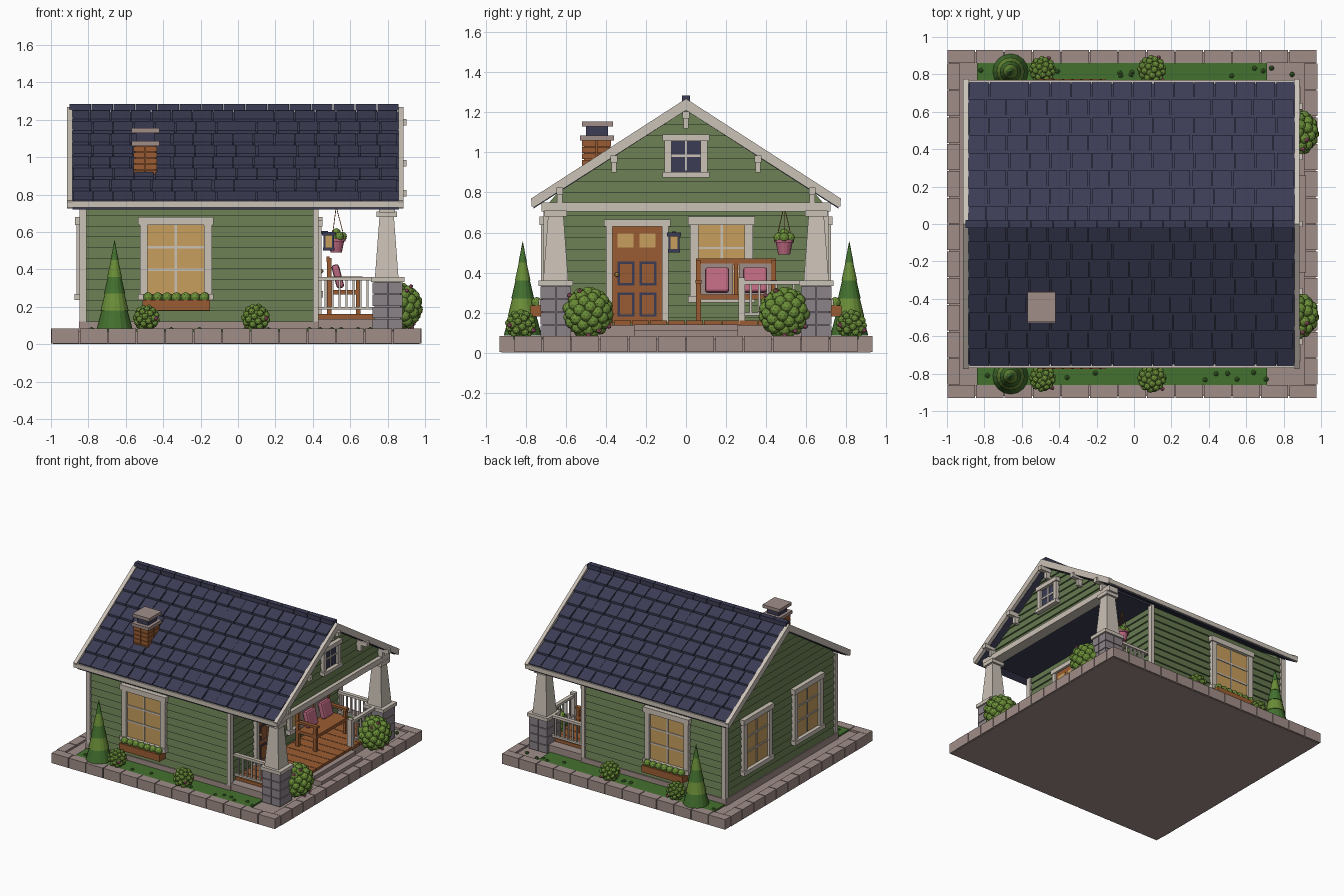
import bpy, bmesh, math, random
from mathutils import Matrix, Vector

if "Cube" in bpy.data.objects:
    bpy.data.objects.remove(bpy.data.objects["Cube"])
random.seed(4)

def lin(h):
    c = [int(h[i:i + 2], 16) / 255 for i in (0, 2, 4)]
    return [v / 12.92 if v < .04 else ((v + .055) / 1.055) ** 2.4 for v in c] + [1]

COL = dict(siding="667950", trim="CBC2B7", paving="A08D89", stone="8B8287", roof="3B3C54",
           wood="9A5C32", glow="C89F5E", pink="BC6880", leaf="6B8F38", grass="44712F")
MAT = {}
for n, h in COL.items():
    MAT[n] = bpy.data.materials.new(n)
    MAT[n].diffuse_color = lin(h)
parts = {}

def bm_of(name, mat):
    return parts.setdefault((name, mat), bmesh.new())

def hexa(name, mat, a, b):
    """solid between two matching four-point loops"""
    bm = bm_of(name, mat)
    v = [bm.verts.new(p) for p in list(a) + list(b)]
    for f in ((3, 2, 1, 0), (4, 5, 6, 7), (0, 1, 5, 4), (1, 2, 6, 5), (2, 3, 7, 6), (3, 0, 4, 7)):
        bm.faces.new([v[i] for i in f])

def box(name, mat, x0, x1, y0, y1, z0, z1, place=lambda x, y, z: (x, y, z)):
    q = [(x0, y0), (x1, y0), (x1, y1), (x0, y1)]
    hexa(name, mat, [place(x, y, z0) for x, y in q], [place(x, y, z1) for x, y in q])

def prism_x(name, mat, x0, x1, prof):
    hexa(name, mat, [(x0, y, z) for y, z in prof], [(x1, y, z) for y, z in prof])

def ball(name, mat, c, r, sub=2):
    bmesh.ops.create_icosphere(bm_of(name, mat), subdivisions=sub, radius=r, matrix=Matrix.Translation(c))

def cone(name, mat, x, y, z0, z1, r0, r1, n=16):
    bmesh.ops.create_cone(bm_of(name, mat), cap_ends=True, segments=n, radius1=r0, radius2=r1,
                          depth=z1 - z0, matrix=Matrix.Translation((x, y, (z0 + z1) / 2)))

def bush(name, c, r, n, flowers=0):
    ball(name, "leaf", c, r * .82)
    for i in range(n):
        z = 1 - 2 * (i + .5) / n
        a, q = i * 2.39996, math.sqrt(1 - z * z)
        d = Vector((q * math.cos(a), q * math.sin(a), z))
        ball(name, "leaf", Vector(c) + d * r * .8, r * .25)
        if flowers and d.x > .3 and i % flowers == 0:
            ball(name + "_flower", "pink", Vector(c) + d * r * 1.06, .013, 1)

# base slab, edging blocks, grass strips
box("base", "paving", -.99, .97, -.92, .92, 0, .068)
def edging(n, a, b, fn):
    w = (b - a) / n
    for i in range(n):
        fn(a + i * w + .003, a + (i + 1) * w - .003)
for s in (-1, 1):
    edging(13, -1, .98, lambda a, b: box("edging", "paving", a, b, s * .86, s * .93, .004, .084))
    xa, xb = (-1, -.93) if s < 0 else (.91, .98)
    edging(12, -.86, .86, lambda a, b: box("edging", "paving", xa, xb, a, b, .004, .084))
    box("grass", "grass", -.84, .71, s * .69, s * .86, .06, .08)
    for i in range(14):
        ball("tuft", "grass", (random.uniform(-.9, .85), s * random.uniform(.79, .84), .078), .015, 1)

# foundation, walls
box("foundation", "paving", -.85, .43, -.71, .71, .06, .12)
box("wall_core", "siding", -.82, .40, -.675, .675, .1, .745)
N, Z0, PITCH = 11, .12, .0565
def half(z):
    return min(.69, max(.004, (1.215 - z) / .65))
def gable_board(x, s, z0, z1):
    a, b = half(z0), half(z1)
    hexa("siding", "siding", [(x - s * .02, -a, z0), (x + s * .012, -a, z0), (x + s * .012, a, z0), (x - s * .02, a, z0)],
         [(x - s * .02, -b, z1), (x, -b, z1), (x, b, z1), (x - s * .02, b, z1)])
for i in range(20):
    z0, z1 = Z0 + i * PITCH, min(Z0 + (i + 1) * PITCH, 1.215)
    if z0 > 1.2:
        break
    gable_board(-.83, -1, z0, z1)
    if i < N:
        gable_board(.41, 1, z0, z1)
        for s in (-1, 1):
            hexa("siding", "siding", [(-.83, s * .66, z0), (.41, s * .66, z0), (.41, s * .702, z0), (-.83, s * .702, z0)],
                 [(-.83, s * .66, z1), (.41, s * .66, z1), (.41, s * .69, z1), (-.83, s * .69, z1)])
    else:
        gable_board(.80, 1, z0, z1)
for x in (-.82, .775):
    prism_x("gable_core", "siding", x, x + .02, [(-.69, .74), (.69, .74), (.005, 1.2), (-.005, 1.2)])
for s in (-1, 1):
    for x0, x1 in ((-.847, -.81), (.40, .43)):
        box("corner_board", "trim", x0, x1, s * .67, s * .71, .12, .745)

# roof decks, shingles, barge boards, fascia, ridge
box("porch_ceiling", "roof", .40, .80, -.70, .70, .735, .75)
ROWS, COLS, W = 8, 16, 1.755 / 16
for s in (-1, 1):
    prism_x("roof_deck", "roof", -.885, .86, [(0, 1.245), (s * .76, .751), (s * .76, .72), (0, 1.21)])
    for r in range(ROWS):
        for c in range(COLS):
            x0 = -.895 + c * W + (.012 if r % 2 else -.004) + random.uniform(-.003, .003)
            pr = []
            for t, lift in ((r / ROWS, .006), ((r + 1) / ROWS, .021)):
                pr.append((s * t * .76, 1.245 - .494 * t + lift, 1.245 - .494 * t - .005))
            prism_x("shingle", "roof", x0, min(x0 + W - .006, .868),
                    [(pr[0][0], pr[0][1]), (pr[1][0], pr[1][1]), (pr[1][0], pr[1][2]), (pr[0][0], pr[0][2])])
    for x0, x1 in ((-.915, -.885), (.858, .885)):
        prism_x("barge_board", "trim", x0, x1, [(0, 1.268), (s * .775, .768), (s * .76, .725), (0, 1.21)])
    box("fascia", "trim", -.915, .885, s * .752, s * .77, .73, .765)
for i in range(15):
    box("ridge_cap", "roof", -.9 + i * .1175, -.786 + i * .1175, -.021, .021, 1.25, 1.285)

# gable beam and roof brackets
box("porch_beam", "trim", .755, .84, -.72, .72, .705, .75)
for y, z in ((0, 1.12), (.36, .9), (-.36, .9), (.63, .74), (-.63, .74)):
    box("bracket", "trim", .80, .90, y - .017, y + .017, z + .05, z + .085)
    box("bracket", "trim", .80, .845, y - .013, y + .013, z, z + .055)

# windows, drawn on walls through a placing function
def side(s):
    return lambda u, d, z: (u, s * (.69 + d), z)
def end(x, s):
    return lambda u, d, z: (x + s * d, u, z)
def window(p, u0, u1, z0, z1, glass="glow", t=.042, cols=2, rows=3):
    box("window_pane", glass, u0 + .01, u1 - .01, 0, .016, z0 + .01, z1 - .01, p)
    for a in (u0, u1 - t):
        box("window_frame", "trim", a, a + t, 0, .034, z0, z1, p)
    box("window_frame", "trim", u0 - .01, u1 + .01, 0, .042, z1 - t, z1, p)
    box("window_frame", "trim", u0 - .01, u1 + .01, 0, .045, z0, z0 + t * .8, p)
    for i in range(1, cols):
        m = u0 + t + (u1 - u0 - 2 * t) * i / cols
        box("window_bar", "trim", m - .006, m + .006, 0, .022, z0 + t, z1 - t, p)
    for i in range(1, rows):
        m = z0 + t + (z1 - z0 - 2 * t) * i / rows
        box("window_bar", "trim", u0 + t, u1 - t, 0, .022, m - .006, m + .006, p)
for s in (-1, 1):
    window(side(s), -.525, -.14, .235, .68)
    window(end(-.83, -1), s * .32 - .18, s * .32 + .18, .235, .68)
    box("flower_box", "wood", -.51, -.15, .01, .085, .18, .235, side(s))
    for i in range(7):
        ball("flower_box_plant", "leaf", (-.48 + i * .05, s * .745, .25), .028)
window(end(.41, 1), .02, .335, .25, .68)
window(end(.80, 1), -.107, .107, .875, 1.09, "roof", .034, 2, 2)

# front door
P = end(.41, 1)
box("door", "wood", -.37, -.12, 0, .022, .15, .635, P)
for a in (-.40, -.12):
    box("door_frame", "trim", a, a + .032, 0, .036, .15, .66, P)
box("door_frame", "trim", -.41, -.078, 0, .042, .63, .665, P)
for y in (-.342, -.232):
    box("door_glass", "glow", y, y + .08, .02, .026, .525, .595, P)
    for z in (.18, .335):
        box("door_panel_edge", "roof", y, y + .084, .02, .026, z, z + .12, P)
        box("door_panel", "wood", y + .012, y + .072, .02, .03, z + .012, z + .108, P)
ball("door_knob", "glow", (.445, -.345, .39), .012)

# porch floor and steps
box("porch_base", "paving", .42, .80, -.70, .70, .06, .135)
for i in range(14):
    box("deck_plank", "wood", .42, .82, -.63 + i * .09, -.544 + i * .09, .135, .16)
box("step", "paving", .80, .86, -.26, .26, .06, .14)
box("step", "paving", .80, .92, -.26, .26, .06, .11)

# columns on stone piers, side railings
for s in (-1, 1):
    box("pier_core", "stone", .73, .87, s * .585, s * .715, .07, .335)
    for k in range(4):
        z = .075 + k * .065
        for x in (.72, .802):
            for y in (.575, .652):
                box("pier_stone", "stone", x, x + .078, s * y, s * (y + .073), z, z + .06)
    box("pier_cap", "trim", .71, .89, s * .565, s * .735, .333, .36)
    def ring(w, z):
        return [(.795 + a * w, s * .65 + b * w, z) for a, b in ((-1, -1), (1, -1), (1, 1), (-1, 1))]
    hexa("column", "trim", ring(.063, .355), ring(.038, .69))
    box("column_cap", "trim", .74, .85, s * .595, s * .705, .68, .71)
def railing(p, a, b):
    box("rail", "trim", a, b, -.015, .015, .34, .36, p)
    box("rail", "trim", a, b, -.01, .01, .185, .2, p)
    n = round((b - a) / .04)
    for i in range(1, n):
        m = a + (b - a) * i / n
        box("baluster", "trim", m - .006, m + .006, -.006, .006, .19, .35, p)
for s in (-1, 1):
    railing(lambda u, d, z: (u, s * .655 + d, z), .43, .73)
railing(end(.80, 1), .28, .58)
box("newel_post", "trim", .78, .82, .262, .295, .14, .375)

# bench with cushions
for y in (.05, .425):
    for x in (.475, .63):
        box("bench_leg", "wood", x, x + .025, y, y + .025, .16, .46 if x < .5 else .35)
    box("bench_arm", "wood", .475, .665, y - .003, y + .028, .345, .362)
box("bench_seat", "wood", .475, .66, .05, .45, .265, .29)
box("bench_back", "wood", .472, .49, .05, .45, .44, .47)
box("bench_back", "wood", .475, .49, .24, .26, .28, .45)
for y in (.155, .345):
    box("bench_back_pad", "paving", .476, .495, y - .08, y + .08, .29, .445)
    hexa("cushion", "pink", [(.53, y - .06, .295), (.57, y - .06, .305), (.57, y + .06, .305), (.53, y + .06, .295)],
         [(.497, y - .06, .42), (.537, y - .06, .43), (.537, y + .06, .43), (.497, y + .06, .42)])

# lantern and hanging pot
box("lantern_mount", "roof", .41, .48, -.07, -.05, .59, .605)
box("lantern_cap", "roof", .45, .52, -.095, -.025, .58, .6)
box("lantern_glass", "glow", .462, .508, -.083, -.037, .515, .585)
box("lantern_base", "roof", .455, .515, -.09, -.03, .5, .518)
for x in (.457, .503):
    for y in (-.088, -.042):
        box("lantern_bar", "roof", x, x + .01, y, y + .01, .51, .585)
cone("pot", "pink", .525, .49, .49, .555, .03, .043)
cone("pot_rim", "pink", .525, .49, .55, .565, .05, .05)
for i in range(7):
    a = i * math.tau / 6
    r = .033 if i < 6 else 0
    ball("pot_plant", "leaf", (.525 + r * math.cos(a), .49 + r * math.sin(a), .575 + (.02 if i == 6 else 0)), .025)
for i in range(3):
    a = i * math.tau / 3
    q = [(-.002, -.002), (.002, -.002), (.002, .002), (-.002, .002)]
    hexa("pot_cord", "wood", [(.525 + .046 * math.cos(a) + u, .49 + .046 * math.sin(a) + v, .56) for u, v in q],
         [(.525 + u, .49 + v, .735) for u, v in q])

# chimney
box("chimney_core", "wood", -.55, -.44, -.51, -.38, .85, 1.06)
for k in range(6):
    z = .87 + k * .032
    for i in range(2):
        x = -.56 + i * .066
        for y in (-.52, -.445):
            box("chimney_brick", "wood", x, x + .062, y, y + .071, z, z + .028)
box("chimney_slab", "paving", -.57, -.42, -.53, -.36, 1.06, 1.085)
box("chimney_flue", "roof", -.545, -.445, -.5, -.39, 1.085, 1.13)
box("chimney_cap", "paving", -.57, -.42, -.52, -.365, 1.13, 1.155)

# planting
for s in (-1, 1):
    bush("porch_bush", (.86, s * .49, .2), .125, 60, 5)
    bush("side_bush", (-.49, s * .825, .14), .07, 36, 6)
    bush("side_bush", (.095, s * .825, .14), .075, 36, 6)
    zs, rs = (.085, .18, .27, .36, .45, .555), (.095, .075, .057, .039, .021, .001)
    for i in range(5):
        cone("cone_tree", "leaf" if i % 2 else "grass", -.66, s * .815, zs[i], zs[i + 1], rs[i], rs[i + 1] * .93)

# turn every collected part into an object
for (name, mat), bm in parts.items():
    bmesh.ops.recalc_face_normals(bm, faces=bm.faces)
    me = bpy.data.meshes.new(name)
    bm.to_mesh(me)
    bm.free()
    me.materials.append(MAT[mat])
    ob = bpy.data.objects.new(name, me)
    bpy.context.collection.objects.link(ob)
    if name == "cushion":
        m = ob.modifiers.new("soft_edges", "BEVEL")
        m.width, m.segments = .014, 2

for m in bpy.data.materials:
    if m.users and not m.is_grease_pencil:
        m.use_nodes = True
        m.node_tree.nodes["Principled BSDF"].inputs["Base Color"].default_value = m.diffuse_color
